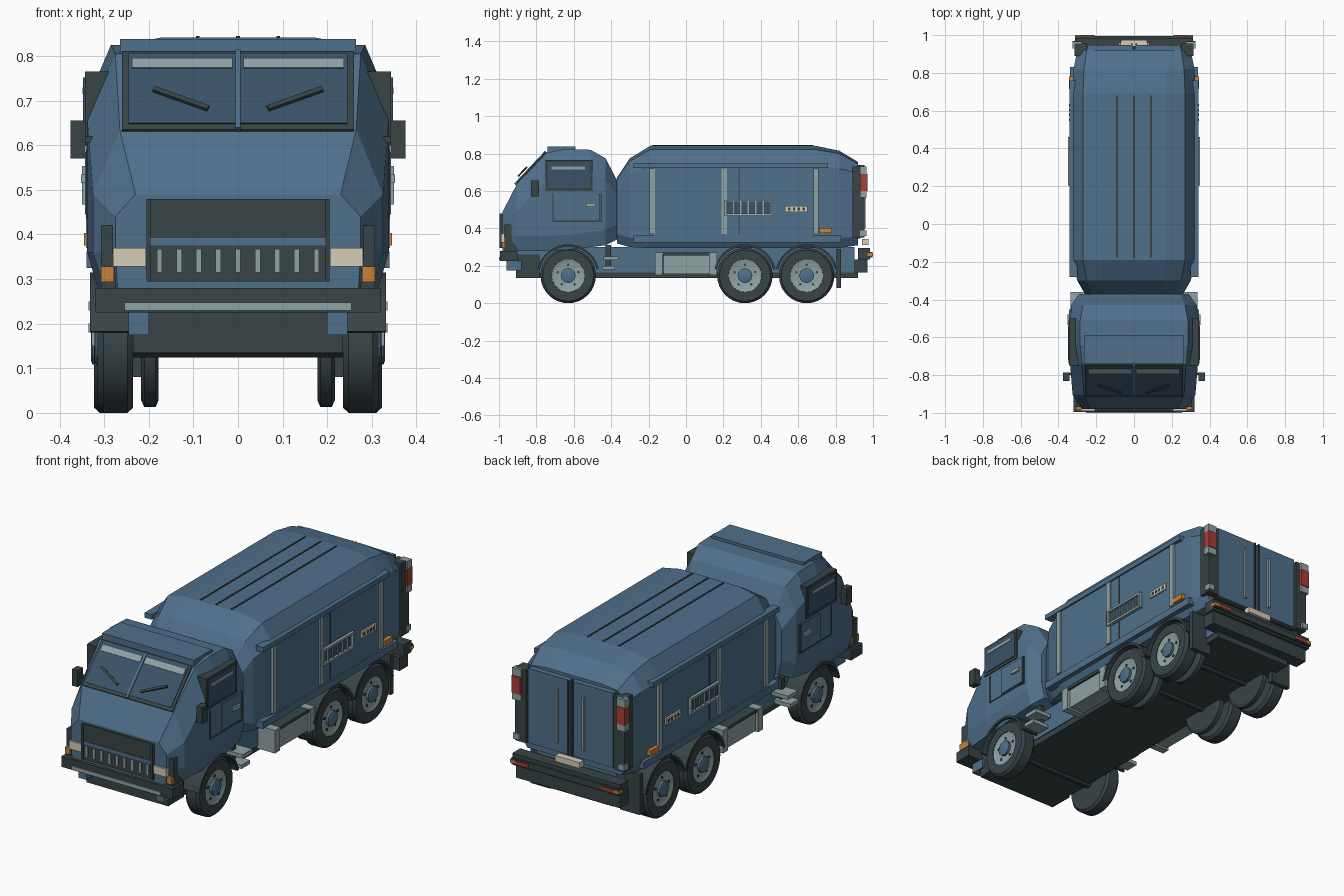
import bpy, bmesh
from math import sin, cos, pi, radians, atan2
from mathutils import Matrix, Vector

if "Cube" in bpy.data.objects:
    bpy.data.objects.remove(bpy.data.objects["Cube"], do_unlink=True)


def material(name, *rgb):
    m = bpy.data.materials.new(name)
    m.use_nodes = True
    m.diffuse_color = (*rgb, 1)
    m.node_tree.nodes["Principled BSDF"].inputs["Base Color"].default_value = (*rgb, 1)
    return m


PAINT = material("blue paint", .08, .16, .26)
GLASS = material("dark blue glass", .043, .085, .135)
DARK = material("charcoal", .04, .058, .062)
STEEL = material("light grey", .28, .36, .37)
CREAM = material("cream lamp", .68, .61, .48)
ORANGE = material("orange lamp", .58, .22, .04)
RED = material("red lamp", .38, .05, .035)


def finish(name, bm, mat, mirror, smooth=False):
    bmesh.ops.recalc_face_normals(bm, faces=bm.faces)
    me = bpy.data.meshes.new(name)
    bm.to_mesh(me)
    bm.free()
    me.materials.append(mat)
    ob = bpy.data.objects.new(name, me)
    bpy.context.collection.objects.link(ob)
    if mirror:
        ob.modifiers.new("Mirror", "MIRROR").use_mirror_merge = False
    if smooth:
        bpy.ops.object.select_all(action='DESELECT')
        ob.select_set(True)
        bpy.context.view_layer.objects.active = ob
        bpy.ops.object.shade_smooth_by_angle(angle=radians(25))
    return ob


def box(name, mat, x, y, z, mirror=True, m=Matrix()):
    """Box from (min, max) ranges; mirrored across x by default."""
    bm = bmesh.new()
    bmesh.ops.create_cube(bm, size=1)
    for v in bm.verts:
        v.co = m @ Vector(r[0] if c < 0 else r[1] for c, r in zip(v.co, (x, y, z)))
    return finish(name, bm, mat, mirror)


def wide(name, mat, half, y, z, m=Matrix()):
    return box(name, mat, (-half, half), y, z, False, m)


def skin(name, mat, rings, mirror=False, caps=True, closed=False, smooth=False):
    """Skin a list of equal closed rings of points."""
    bm = bmesh.new()
    vs = [[bm.verts.new(p) for p in r] for r in rings]
    n = len(vs[0])
    for a, b in zip(vs, vs[1:] + ([vs[0]] if closed else [])):
        for i in range(n):
            bm.faces.new((a[i], a[(i + 1) % n], b[(i + 1) % n], b[i]))
    if caps:
        bm.faces.new(vs[0])
        bm.faces.new(vs[-1])
    return finish(name, bm, mat, mirror, smooth)


def section(y, half):
    return [(x, y, z) for x, z in half] + [(-x, y, z) for x, z in reversed(half)]


def lathe(name, mat, profile, y, z, n=32):
    """Turn (x, radius) points around a wheel axle."""
    rings = [[(x, y + r * cos(2 * pi * i / n), z + r * sin(2 * pi * i / n)) for i in range(n)]
             for x, r in profile]
    return skin(name, mat, rings, mirror=True, smooth=True)


def arch(name, y, z, r, x0, x1, a0, a1, n=14):
    rings = []
    for i in range(n + 1):
        a = radians(a0 + (a1 - a0) * i / n)
        rings.append([(x, y + q * cos(a), z + q * sin(a))
                      for x, q in ((x0, r), (x1, r), (x1, r + .012), (x0, r + .012))])
    skin(name, DARK, rings, mirror=True)


# Cab shell: y, bottom, shoulder, top, then bottom, middle and top half widths
cab = [(-.98, .28, .44, .49, .27, .275, .23), (-.905, .28, .49, .635, .30, .325, .265),
       (-.745, .28, .66, .805, .315, .338, .275), (-.64, .285, .70, .825, .315, .338, .285),
       (-.51, .30, .70, .82, .315, .338, .285), (-.43, .31, .66, .775, .31, .332, .27),
       (-.37, .34, .58, .66, .27, .29, .25)]
skin("cab_shell", PAINT, [section(y, [(wb, b), (w, b + .08), (w, s), (wt, t)])
                          for y, b, s, t, wb, w, wt in cab])
wide("roof_hatch", PAINT, .265, (-.74, -.59), (.80, .838))

# Windscreen, laid on the front slope
slope = Matrix.Translation((0, -.905, .635)) @ Matrix.Rotation(atan2(.17, .16), 4, 'X')
wide("windscreen_frame", DARK, .26, (-.005, .235), (-.01, .006), slope)
box("windscreen_pane", GLASS, (.006, .245), (.012, .228), (0, .009), m=slope)
box("sun_strip", STEEL, (.012, .238), (.18, .21), (0, .012), m=slope)
wide("windscreen_divider", PAINT, .006, (-.005, .235), (0, .013), slope)
wiper = slope @ Matrix.Translation((.128, .072, .02)) @ Matrix.Rotation(radians(26), 4, 'Z')
box("wiper", DARK, (-.068, .068), (-.006, .006), (0, .009), m=wiper)

# Cab doors, side windows and mirrors
box("side_window_frame", DARK, (.29, .343), (-.75, -.50), (.60, .765))
box("side_window_glass", GLASS, (.30, .347), (-.738, -.512), (.615, .752))
box("side_window_strip", STEEL, (.30, .349), (-.72, -.54), (.715, .73))
box("door_edge", DARK, (.32, .341), (-.456, -.45), (.44, .59))
box("door_edge_front", DARK, (.32, .341), (-.715, -.709), (.44, .59))
box("door_sill", DARK, (.32, .341), (-.715, -.45), (.435, .441))
box("door_panel", PAINT, (.32, .343), (-.62, -.46), (.445, .585))
box("door_handle", STEEL, (.33, .352), (-.535, -.48), (.515, .535))
box("mirror", DARK, (.342, .375), (-.83, -.785), (.57, .655))
box("mirror_arm", DARK, (.31, .35), (-.80, -.785), (.605, .62))

# Grille and front lamps
wide("grille", DARK, .205, (-.99, -.95), (.295, .48))
wide("grille_bar", PAINT, .195, (-.993, -.95), (.375, .392))
for side in (-1, 1):
    wide("grille_side", DARK, .005, (-.996, -.95), (.295, .48), Matrix.Translation((side * .2, 0, 0)))
for i in range(9):
    c = -.176 + i * .044
    box("grille_slat", STEEL, (c - .006, c + .006), (-.995, -.96), (.315, .368), False)
box("lamp_surround", DARK, (.255, .307), (-.97, -.90), (.28, .42))
box("headlight", CREAM, (.206, .28), (-.99, -.93), (.328, .37))
box("front_indicator", ORANGE, (.278, .307), (-.985, -.92), (.294, .328))

# Front bumper
wide("front_bumper", DARK, .32, (-.995, -.90), (.225, .28))
wide("front_bumper_strip", STEEL, .255, (-1, -.95), (.23, .248))
box("tow_bracket", PAINT, (.2, .245), (-.96, -.88), (.175, .225))
wide("front_skirt", DARK, .235, (-.91, -.78), (.135, .26))

# Cargo body: y, bottom, side top, chamfer top, ridge, then half widths
cargo = [(-.37, .32, .60, .66, .67, .26, .22, .15), (-.30, .30, .69, .76, .775, .30, .25, .16),
         (-.19, .295, .735, .822, .842, .328, .27, .17), (.69, .295, .735, .822, .842, .328, .27, .17),
         (.82, .295, .72, .80, .815, .32, .265, .17), (.92, .31, .695, .745, .755, .30, .25, .16)]
skin("cargo_body", PAINT, [section(y, [(w - .03, b), (w, b + .05), (w, s), (wt, t), (wr, r)])
                           for y, b, s, t, r, w, wt, wr in cargo])
for x in (-.09, 0, .09):
    box("roof_seam", DARK, (x - .004, x + .004), (-.18, .68), (.83, .845), False)
box("upper_rail", PAINT, (.30, .342), (-.28, .76), (.722, .748))
box("lower_rail", PAINT, (.30, .340), (-.28, .83), (.325, .362))
box("side_panel", PAINT, (.30, .333), (-.17, .68), (.362, .722))
for y in (-.18, .205, .695):
    box("side_post", STEEL, (.31, .341), (y - .014, y + .014), (.37, .72))
box("panel_seam", DARK, (.31, .336), (.28, .286), (.37, .72))

# Side vent, marker plate and side indicator
box("vent_recess", GLASS, (.32, .338), (.205, .46), (.467, .553))
for z in (.467, .541):
    box("vent_frame_rail", STEEL, (.32, .35), (.205, .46), (z, z + .012))
for y in (.205, .448):
    box("vent_frame_end", STEEL, (.32, .35), (y, y + .012), (.467, .553))
for i in range(5):
    box("vent_slat", STEEL, (.32, .345), (.25 + i * .04, .257 + i * .04), (.479, .541))
box("marker_plate", CREAM, (.32, .342), (.53, .65), (.487, .52))
for i in range(4):
    box("marker_slot", DARK, (.33, .344), (.545 + i * .026, .558 + i * .026), (.496, .511))
box("side_indicator", ORANGE, (.32, .345), (.715, .78), (.375, .403))

# Rear doors and tail lamps
wide("rear_frame", DARK, .255, (.90, .932), (.345, .735))
box("rear_door", PAINT, (.008, .245), (.91, .948), (.352, .74))
box("door_lock_bar", STEEL, (.07, .082), (.94, .96), (.40, .68))
box("door_center_trim", DARK, (.008, .016), (.94, .955), (.352, .74))
box("rear_post", DARK, (.252, .315), (.89, .955), (.35, .73))
box("lamp_cap_top", STEEL, (.275, .325), (.93, .965), (.69, .73))
box("tail_lamp", RED, (.275, .325), (.93, .97), (.60, .69))
box("lamp_cap_bottom", STEEL, (.275, .325), (.93, .965), (.565, .60))
box("rear_post_foot", STEEL, (.285, .32), (.93, .965), (.36, .39))
wide("rear_plate", CREAM, .07, (.94, .975), (.312, .343))

# Rear bumper and mud flaps
wide("rear_bumper", DARK, .31, (.92, .985), (.235, .295))
wide("rear_bumper_lower", DARK, .30, (.90, .97), (.165, .235))
wide("rear_bumper_lip", DARK, .31, (.97, .996), (.245, .275))
box("rear_reflector", RED, (.21, .285), (.97, 1), (.252, .268))
box("rear_side_marker", ORANGE, (.285, .312), (.97, 1), (.252, .268))
box("mud_flap", DARK, (.2, .315), (.805, .83), (.08, .29))

# Chassis, side lockers and steps
wide("chassis_belly", DARK, .225, (-.90, .92), (.135, .18))
wide("chassis_frame", PAINT, .23, (-.90, .90), (.165, .30))
box("side_locker", STEEL, (.2, .315), (-.12, .15), (.155, .255))
for y in (-.165, .125):
    box("locker_strap", STEEL, (.2, .328), (y, y + .04), (.15, .27))
box("locker_shelf", DARK, (.2, .325), (-.125, .125), (.255, .27))
box("upper_step", STEEL, (.24, .335), (-.44, -.36), (.23, .25))
box("lower_step", STEEL, (.24, .335), (-.45, -.38), (.18, .20))
box("step_hanger", DARK, (.25, .27), (-.43, -.40), (.18, .31))

# Wheels and arches
R = .148
tyre = [(.235, .09), (.235, .136), (.248, R), (.302, R), (.315, .136), (.315, .088), (.30, .086)]
for name, wy, dx in (("front", -.63, 0), ("middle", .315, .008), ("rear", .645, .008)):
    lathe(name + "_tyre", DARK, [(x + dx, r) for x, r in tyre], wy, R)
    lathe(name + "_rim", STEEL, [(.28 + dx, .088), (.312 + dx, .088), (.305 + dx, .07),
                                 (.305 + dx, .03)], wy, R)
    lathe(name + "_hub", PAINT, [(.29 + dx, .04), (.318 + dx, .04), (.322 + dx, .03)], wy, R, 12)
    for i in range(5):
        a = 2 * pi * i / 5 + pi / 2
        lathe(name + "_bolt", DARK, [(.30 + dx, .007), (.309 + dx, .007)],
              wy + .058 * cos(a), R + .058 * sin(a), 6)
    arch(name + "_arch", wy, R, .155, .235, .332, 12, 168)
    lathe(name + "_axle", DARK, [(0, .025), (.24, .025)], wy, R, 10)
    if dx:
        lathe(name + "_inner_tyre", DARK, [(.178, .12), (.185, .135), (.21, .135), (.217, .12)], wy, R)
